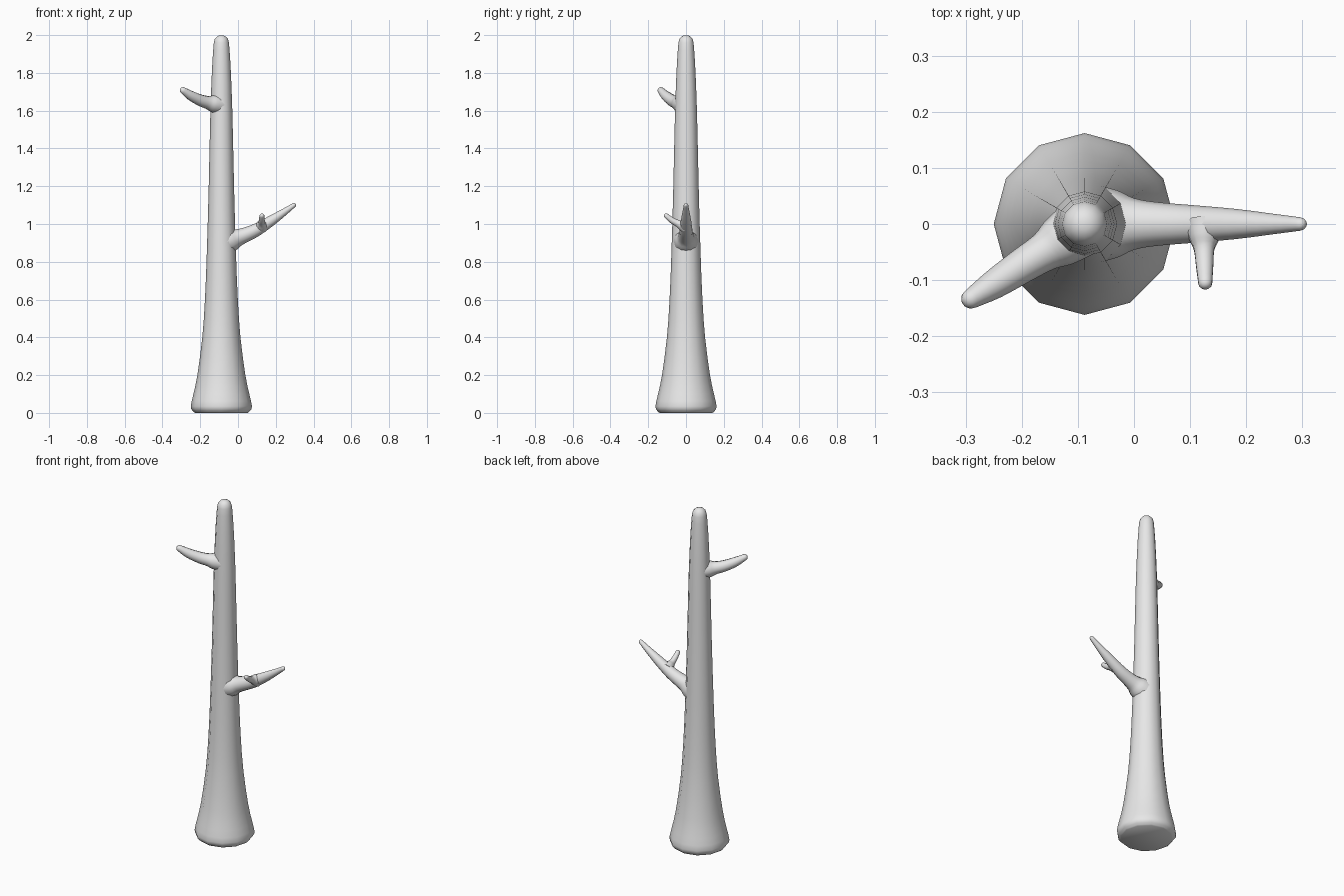
import bpy, bmesh, math
from mathutils import Vector

if "Cube" in bpy.data.objects:
    bpy.data.objects.remove(bpy.data.objects["Cube"])

bark = bpy.data.materials.new("pale_grey_bark")
bark.use_nodes = True
grey = (0.8, 0.8, 0.8, 1)
bark.diffuse_color = grey
bark.node_tree.nodes["Principled BSDF"].inputs["Base Color"].default_value = grey


def refine(stations, steps):
    """Catmull-Rom interpolation of (x, y, z, radius) stations."""
    p = [Vector(s) for s in stations]
    p = [p[0]] + p + [p[-1]]
    out = []
    for a, b, c, d in zip(p, p[1:], p[2:], p[3:]):
        for i in range(steps):
            t = i / steps
            out.append(0.5 * (2 * b + (c - a) * t + (2 * a - 5 * b + 4 * c - d) * t * t
                              + (3 * b - a - 3 * c + d) * t ** 3))
    return out + [p[-1]]


def sweep(name, stations, sides, steps, ref):
    """Tapered tube with closed ends and a rounded tip."""
    rings = refine(stations, steps)
    # Rounded tip beyond the last station
    end, before = rings[-1], rings[-2]
    tip_dir = (end.to_3d() - before.to_3d()).normalized()
    r = end.w
    for angle in (30, 55, 75):
        a = math.radians(angle)
        q = end.to_3d() + tip_dir * r * math.sin(a)
        rings.append(Vector((*q, r * math.cos(a))))
    bm = bmesh.new()
    loops = []
    for i, s in enumerate(rings):
        nxt, prv = rings[min(i + 1, len(rings) - 1)], rings[max(i - 1, 0)]
        axis = (nxt.to_3d() - prv.to_3d()).normalized()
        u = Vector(ref).cross(axis).normalized()
        v = axis.cross(u)
        loops.append([bm.verts.new(s.to_3d() + s.w * (u * math.cos(k * math.tau / sides)
                                                      + v * math.sin(k * math.tau / sides)))
                      for k in range(sides)])
    for lo, hi in zip(loops, loops[1:]):
        for k in range(sides):
            j = (k + 1) % sides
            bm.faces.new((lo[k], lo[j], hi[j], hi[k]))
    bm.faces.new(loops[0][::-1])
    bm.faces.new(loops[-1])
    bmesh.ops.recalc_face_normals(bm, faces=bm.faces)
    mesh = bpy.data.meshes.new(name)
    bm.to_mesh(mesh)
    bm.free()
    mesh.materials.append(bark)
    obj = bpy.data.objects.new(name, mesh)
    bpy.context.collection.objects.link(obj)
    bpy.ops.object.select_all(action='DESELECT')
    obj.select_set(True)
    bpy.context.view_layer.objects.active = obj
    bpy.ops.object.shade_smooth_by_angle(angle=math.radians(50))
    return obj


# Flared trunk: height and radius, foot to top
cx = -0.088
profile = [(0, 0.14), (0.012, 0.153), (0.035, 0.162), (0.1, 0.148), (0.2, 0.127),
           (0.4, 0.101), (0.6, 0.087), (0.85, 0.077), (1.2, 0.067), (1.6, 0.058),
           (1.85, 0.048), (1.96, 0.04)]
sweep("trunk", [(cx, 0, z, r) for z, r in profile], 12, 2, (0, 1, 0))

# Lower branch, rising to the left, flared where it meets the trunk
sweep("lower_branch", [(-0.07, 0, 0.905, 0.07), (-0.03, 0, 0.917, 0.06), (0, 0, 0.928, 0.046),
                       (0.04, 0, 0.943, 0.039), (0.1, 0, 0.97, 0.034), (0.18, 0, 1.02, 0.027),
                       (0.25, 0, 1.067, 0.018), (0.296, 0, 1.1, 0.012)], 12, 3, (0, 1, 0))

# Twig on the front of the lower branch
sweep("twig", [(0.125, 0, 0.985, 0.036), (0.125, -0.025, 0.996, 0.028), (0.125, -0.045, 1.004, 0.019),
               (0.126, -0.075, 1.02, 0.016), (0.127, -0.104, 1.043, 0.013)], 10, 3, (1, 0, 0))

# Upper branch, leaning forward and to the right
sweep("upper_branch", [(-0.1, -0.01, 1.632, 0.052), (-0.135, -0.034, 1.637, 0.045),
                       (-0.16, -0.05, 1.643, 0.035), (-0.2, -0.075, 1.655, 0.031),
                       (-0.25, -0.108, 1.68, 0.026), (-0.29, -0.133, 1.707, 0.018)], 12, 3, (0, 0, 1))
